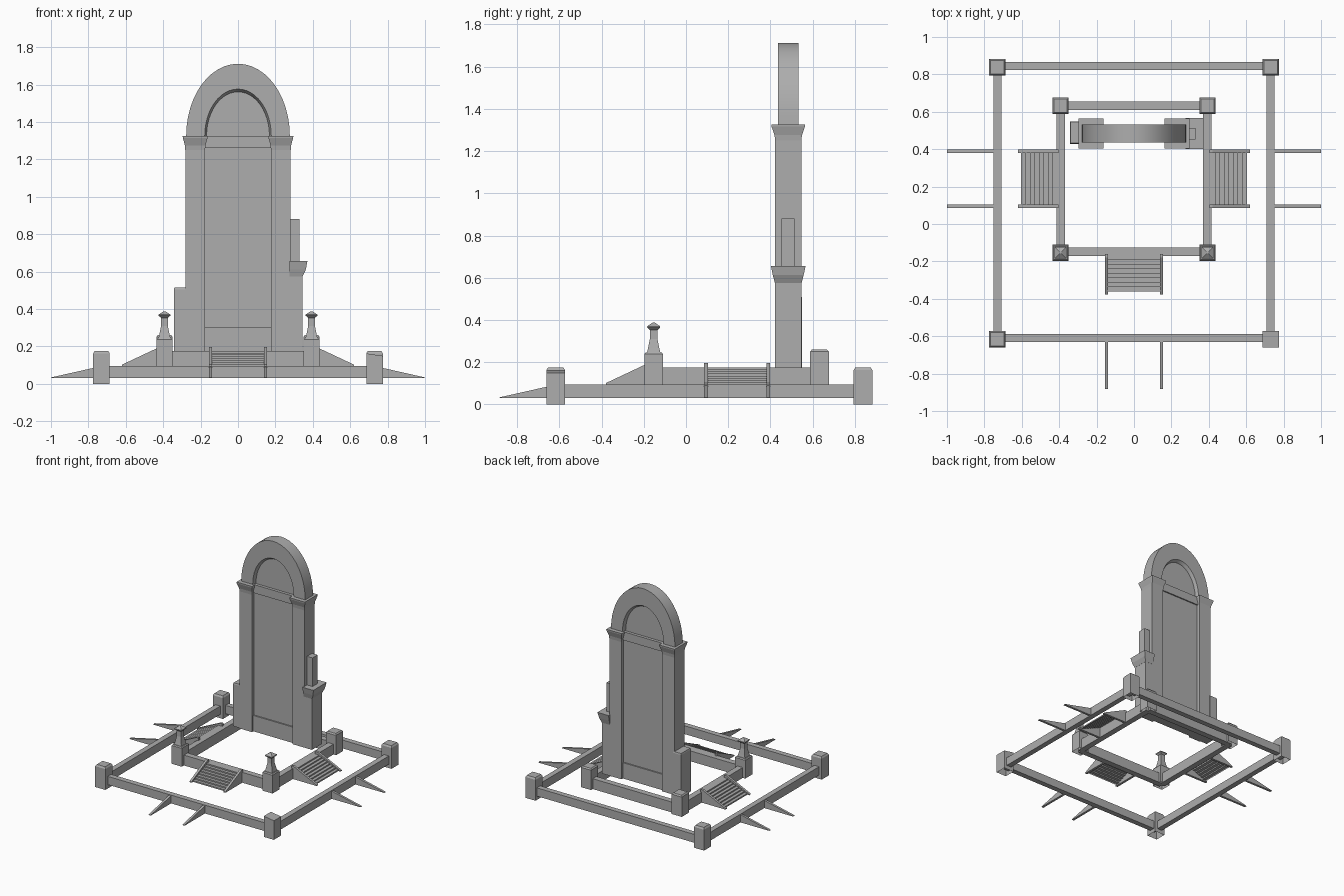
import bpy, bmesh, math
from mathutils import Matrix

cube = bpy.data.objects.get("Cube")
if cube:
    bpy.data.objects.remove(cube)

stone = bpy.data.materials.new("grey_stone")
stone.use_nodes = True
GREY = (0.42, 0.42, 0.42, 1)
stone.diffuse_color = GREY
stone.node_tree.nodes["Principled BSDF"].inputs["Base Color"].default_value = GREY


def finish(name, bm, recalc=True):
    if recalc:
        bmesh.ops.recalc_face_normals(bm, faces=bm.faces)
    mesh = bpy.data.meshes.new(name)
    bm.to_mesh(mesh)
    bm.free()
    mesh.materials.append(stone)
    ob = bpy.data.objects.new(name, mesh)
    bpy.context.collection.objects.link(ob)
    return ob


def loft(name, cx, cy, rings, open_bottom=False):
    """Rectangular sections (z, half width, half depth) joined upwards."""
    bm = bmesh.new()
    loops = []
    for z, hx, hy in rings:
        loops.append([bm.verts.new((cx + sx * hx, cy + sy * hy, z))
                      for sx, sy in ((-1, -1), (1, -1), (1, 1), (-1, 1))])
    for a, b in zip(loops, loops[1:]):
        for i in range(4):
            j = (i + 1) % 4
            bm.faces.new((a[i], a[j], b[j], b[i]))
    bm.faces.new(loops[-1])
    if not open_bottom:
        bm.faces.new(loops[0][::-1])
    return finish(name, bm)


def box(name, x0, x1, y0, y1, z0, z1):
    return loft(name, (x0 + x1) / 2, (y0 + y1) / 2,
                [(z, (x1 - x0) / 2, (y1 - y0) / 2) for z in (z0, z1)])


def prism(name, profile, w0, w1, place, closed=True):
    """Extrude an (outward, z) profile sideways, then put it in place."""
    bm = bmesh.new()
    sides = [[bm.verts.new((w, -u, z)) for u, z in profile] for w in (w0, w1)]
    n = len(profile)
    for i in range(n if closed else n - 1):
        j = (i + 1) % n
        bm.faces.new((sides[0][i], sides[0][j], sides[1][j], sides[1][i]))
    if closed:
        bm.faces.new(sides[0])
        bm.faces.new(sides[1][::-1])
    bm.transform(place)
    return finish(name, bm, closed)


# Square enclosures: outer low wall and raised inner wall
def enclosure(name, hx, y0, y1, t, z0, z1):
    for side, x in (("right", -hx), ("left", hx)):
        box(f"{name}_{side}_wall", x - t, x + t, y0, y1, z0, z1)
    for side, y in (("front", y0), ("back", y1)):
        box(f"{name}_{side}_wall", -hx, hx, y - t, y + t, z0, z1)


enclosure("outer", 0.73, -0.61, 0.845, 0.021, 0.03, 0.095)
enclosure("inner", 0.392, -0.148, 0.632, 0.023, 0.095, 0.176)

# Outer corner posts, one of them with a broken slanted top
for x in (-0.73, 0.73):
    for y in (-0.617, 0.838):
        broken = x > 0 and y < 0
        rings = [(0, 0.044, 0.044), (0.156, 0.044, 0.044)]
        if not broken:
            rings = [(0, 0.044, 0.044), (0.163, 0.044, 0.044), (0.176, 0.036, 0.036)]
        post = loft("broken_outer_post" if broken else "outer_post", x, y, rings, True)
        if broken:
            for v in post.data.vertices:
                if v.co.z > 0.1:
                    v.co.z += (x - v.co.x) * 0.15

# Inner corner posts, the front pair carrying small finials
for x in (-0.393, 0.393):
    loft("inner_back_post", x, 0.632,
         [(0.095, 0.044, 0.044), (0.25, 0.044, 0.044), (0.26, 0.036, 0.036)], True)
    loft("inner_front_post", x, -0.153,
         [(0.095, 0.044, 0.044), (0.238, 0.044, 0.044), (0.246, 0.038, 0.038)], True)
    loft("post_finial", x, -0.153,
         [(0.244, 0.032, 0.032), (0.265, 0.027, 0.027), (0.31, 0.018, 0.018),
          (0.352, 0.018, 0.018), (0.364, 0.031, 0.031), (0.37, 0.031, 0.031),
          (0.388, 0.005, 0.005)])

# Stairs with sloping cheeks on three sides, plus lower ramp cheeks outside
STEPS = 8
for side, angle, cx, cy, start, outer in (
        ("front", 0, 0, 0, 0.17, 0.63),
        ("left", 90, 0, 0.242, 0.413, 0.748),
        ("right", -90, 0, 0.242, 0.413, 0.748)):
    place = Matrix.Translation((cx, cy, 0)) @ Matrix.Rotation(math.radians(angle), 4, "Z")
    steps = []
    for i in range(STEPS):
        u = start + 0.19 * i / STEPS
        z = 0.176 - 0.08 * i / STEPS
        steps += [(u, z), (u + 0.19 / STEPS, z)]
    steps.append((start + 0.19, 0.095))
    prism(f"{side}_steps", steps, -0.147, 0.147, place, False)
    for w in (-0.147, 0.147):
        prism(f"{side}_stair_cheek",
              [(start - 0.01, 0.095), (start - 0.01, 0.196),
               (start + 0.008, 0.196), (start + 0.208, 0.102), (start + 0.208, 0.095)],
              w - 0.009, w + 0.009, place)
        prism(f"{side}_ramp_cheek",
              [(outer - 0.01, 0.03), (outer - 0.01, 0.093),
               (outer + 0.252, 0.034), (outer + 0.252, 0.03)],
              w - 0.009, w + 0.009, place)

# Main slab: pillars with flared capitals and a recessed panel
MID = 0.484
for x in (-0.229, 0.229):
    loft("slab_pillar", x, MID,
         [(0.176, 0.053, 0.062), (1.25, 0.053, 0.062), (1.275, 0.055, 0.065),
          (1.315, 0.066, 0.079), (1.326, 0.067, 0.08)])
box("slab_panel", -0.178, 0.178, MID - 0.035, MID + 0.035, 0.176, 1.262)
box("panel_plinth", -0.178, 0.178, MID - 0.045, MID + 0.045, 0.176, 0.3)
box("panel_lintel", -0.178, 0.178, MID - 0.045, MID + 0.045, 1.26, 1.326)

# Arch ring: a small section swept over a half ellipse, splayed inside
SEG = 24
SPRING = 1.326
section = [(0.277, 0.385, -0.048), (0.277, 0.385, 0.048), (0.178, 0.25, 0.048),
           (0.168, 0.235, 0.025), (0.168, 0.235, -0.025), (0.178, 0.25, -0.048)]
bm = bmesh.new()
loops = []
for i in range(SEG + 1):
    a = math.pi * i / SEG
    loops.append([bm.verts.new((rx * math.cos(a), MID + y, SPRING + rz * math.sin(a)))
                  for rx, rz, y in section])
for a, b in zip(loops, loops[1:]):
    for i in range(len(section)):
        j = (i + 1) % len(section)
        bm.faces.new((a[i], a[j], b[j], b[i]))
bm.faces.new(loops[0])
bm.faces.new(loops[-1][::-1])
arch = finish("arch_ring", bm)

# Recessed plate filling the arch
rim = [(-math.cos(math.pi * i / SEG) * 0.172,
        SPRING + math.sin(math.pi * i / SEG) * 0.24) for i in range(SEG + 1)]
bm = bmesh.new()
front = bm.faces.new([bm.verts.new((x, MID - 0.022, z)) for x, z in rim])
ext = bmesh.ops.extrude_face_region(bm, geom=[front], use_keep_orig=True)
for v in ext["geom"]:
    if isinstance(v, bmesh.types.BMVert):
        v.co.y += 0.044
plate = finish("arch_plate", bm)

for ob in (arch, plate):
    bpy.ops.object.select_all(action="DESELECT")
    ob.select_set(True)
    bpy.context.view_layer.objects.active = ob
    bpy.ops.object.shade_smooth_by_angle(angle=math.radians(30))

# Side buttresses: a broken stump on one side, a capped one on the other
loft("broken_buttress", -0.308, 0.489,
     [(0.176, 0.035, 0.06), (0.505, 0.035, 0.06), (0.515, 0.032, 0.057)])
box("buttress_shaft", 0.27, 0.345, MID - 0.062, MID + 0.062, 0.176, 0.58)
cap = loft("buttress_capital", 0.32, MID,
           [(0.575, 0.026, 0.063), (0.612, 0.043, 0.073), (0.656, 0.051, 0.082)])
for v in cap.data.vertices:
    if v.co.x < 0.32:
        v.co.x = 0.275
box("buttress_pinnacle", 0.27, 0.329, 0.452, 0.514, 0.65, 0.88)
